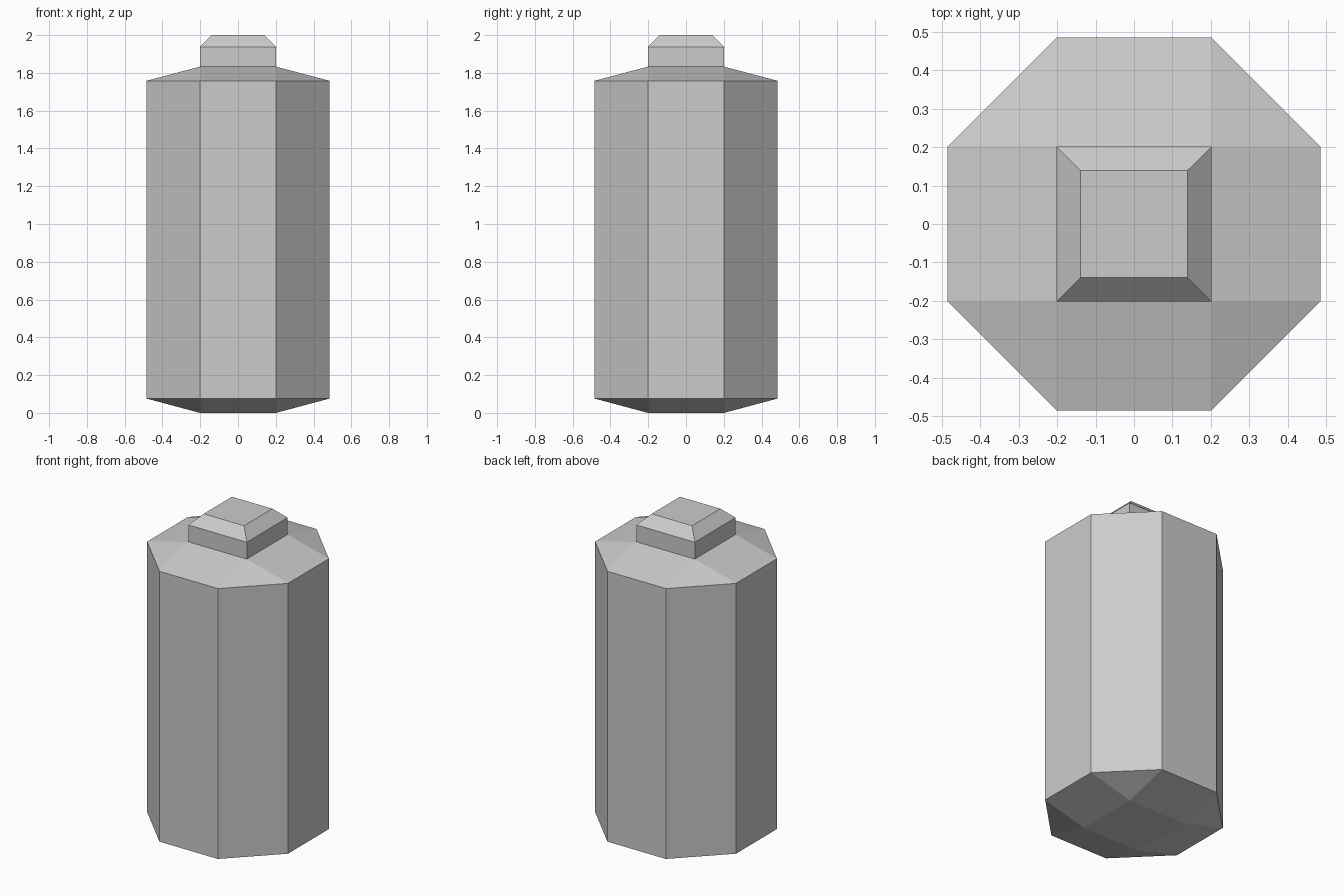
import bpy, bmesh

if "Cube" in bpy.data.objects:
    bpy.data.objects.remove(bpy.data.objects["Cube"])

H = 0.201  # half width of the square ends and of each octagon side


def ring(r, h, z):
    """Eight points of a cut-corner square; r == h collapses to a square."""
    pts = []
    x, y = (r, r)
    for a, b in ((r, -h), (r, h)), ((h, r), (-h, r)), ((-r, h), (-r, -h)), ((-h, -r), (h, -r)):
        pts += [(*a, z), (*b, z)]
    return pts


def loft(name, rings, cap_bottom, cap_top):
    bm = bmesh.new()
    loops = [[bm.verts.new(p) for p in ring(*r)] for r in rings]
    for lo, hi in zip(loops, loops[1:]):
        for i in range(8):
            j = (i + 1) % 8
            bm.faces.new((lo[i], lo[j], hi[j], hi[i]))
    if cap_bottom:
        bm.faces.new(loops[0][::-1])
    if cap_top:
        bm.faces.new(loops[-1])
    # merge the doubled corners of square rings
    bmesh.ops.remove_doubles(bm, verts=bm.verts[:], dist=1e-4)
    bmesh.ops.recalc_face_normals(bm, faces=bm.faces[:])
    mesh = bpy.data.meshes.new(name)
    bm.to_mesh(mesh)
    bm.free()
    obj = bpy.data.objects.new(name, mesh)
    bpy.context.collection.objects.link(obj)
    # open seam meets the other part, so make sure faces point outward
    for p in mesh.polygons:
        if abs(p.normal.z) < 0.1:
            if p.normal.dot(p.center.xy.to_3d()) < 0:
                mesh.flip_normals()
            break
    return obj


# Octagonal body with sloped shoulder and base, each narrowing to a square
loft("body", [(H, H, 0), (0.485, H, 0.076), (0.485, H, 1.758), (H, H, 1.833)], True, False)

# Square terminal with a chamfered top
loft("top_terminal", [(H, H, 1.833), (H, H, 1.938), (0.139, 0.139, 2.0)], False, True)
